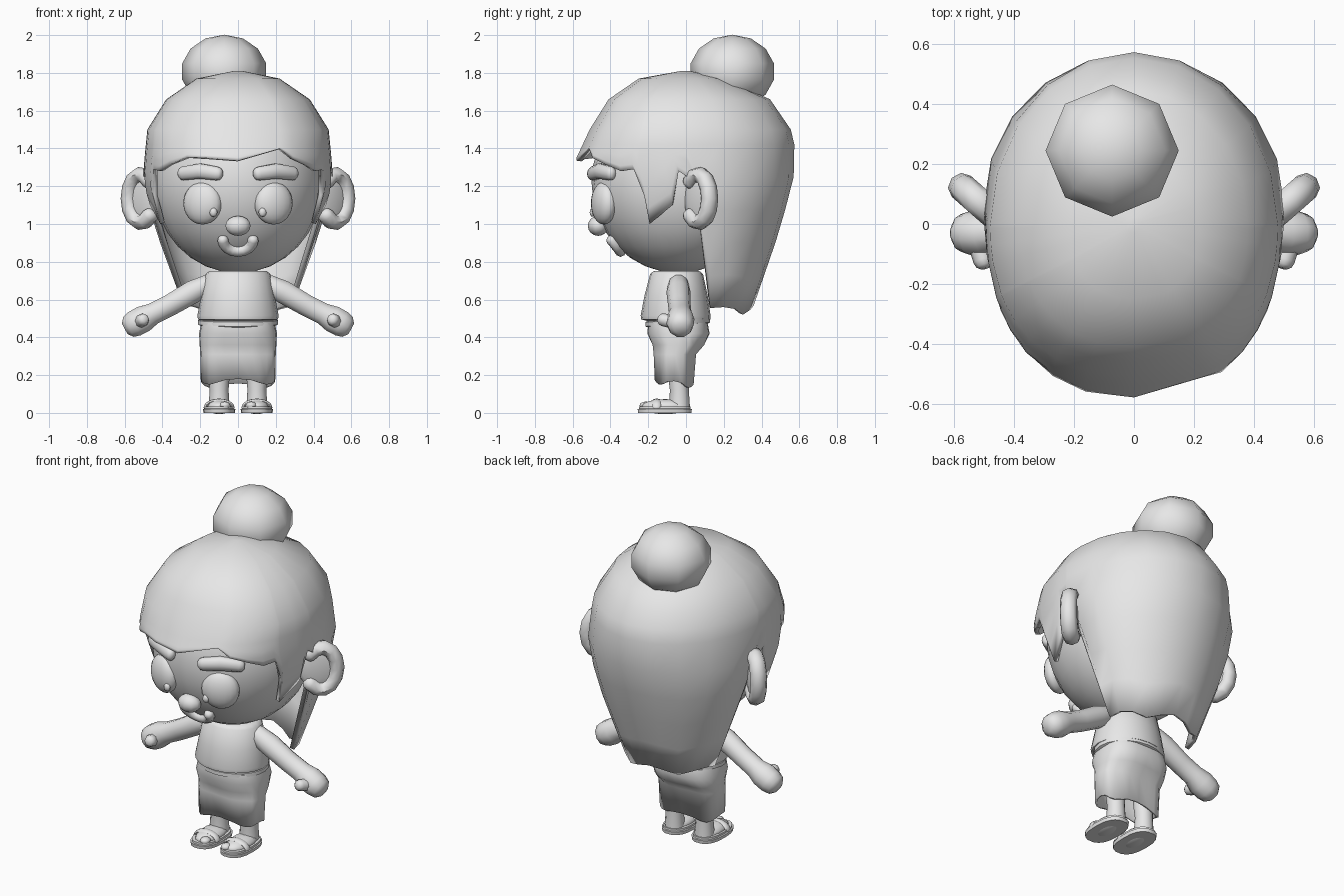
import bpy, bmesh, math
from mathutils import Vector, Matrix

if "Cube" in bpy.data.objects:
    bpy.data.objects.remove(bpy.data.objects["Cube"])

grey = bpy.data.materials.new("plain_grey")
grey.diffuse_color = (0.8, 0.8, 0.8, 1)
grey.use_nodes = True
grey.node_tree.nodes["Principled BSDF"].inputs["Base Color"].default_value = grey.diffuse_color


def finish(name, bm, angle=50):
    bmesh.ops.recalc_face_normals(bm, faces=bm.faces)
    me = bpy.data.meshes.new(name)
    bm.to_mesh(me)
    bm.free()
    me.materials.append(grey)
    ob = bpy.data.objects.new(name, me)
    bpy.context.collection.objects.link(ob)
    bpy.ops.object.select_all(action='DESELECT')
    ob.select_set(True)
    bpy.context.view_layer.objects.active = ob
    bpy.ops.object.shade_smooth_by_angle(angle=math.radians(angle))
    return ob


def loft(name, rings, caps=(True, True), angle=50):
    bm = bmesh.new()
    vs = [[bm.verts.new(p) for p in r] for r in rings]
    n = len(vs[0])
    for a, b in zip(vs, vs[1:]):
        for i in range(n):
            j = (i + 1) % n
            bm.faces.new((a[i], a[j], b[j], b[i]))
    if caps[0]:
        bm.faces.new(vs[0])
    if caps[1]:
        bm.faces.new(vs[-1])
    return finish(name, bm, angle)


def tube(name, pts, radii, segs=10, side=Vector((0, 1, 0)), flat=1.0):
    """Round-ended tube along a path; flat scales it along the side axis."""
    pts = [Vector(p) for p in pts]
    d0, d1 = (pts[0] - pts[1]).normalized(), (pts[-1] - pts[-2]).normalized()
    r0, r1 = radii[0], radii[-1]
    pts = [pts[0] + d0 * r0 * .8, pts[0] + d0 * r0 * .5] + pts + [pts[-1] + d1 * r1 * .5, pts[-1] + d1 * r1 * .8]
    radii = [r0 * .45, r0 * .85] + list(radii) + [r1 * .85, r1 * .45]
    rings = []
    for i, p in enumerate(pts):
        t = (pts[min(i + 1, len(pts) - 1)] - pts[max(i - 1, 0)]).normalized()
        u = (side - t * side.dot(t)).normalized()
        v = t.cross(u)
        rings.append([p + radii[i] * (flat * math.cos(a) * u + math.sin(a) * v)
                      for a in (2 * math.pi * k / segs for k in range(segs))])
    return loft(name, rings)


def ball(name, loc, size, segs=16, rows=10, rot=None):
    bm = bmesh.new()
    m = Matrix.Translation(loc) @ (rot or Matrix()) @ Matrix.Diagonal((*size, 1))
    bmesh.ops.create_uvsphere(bm, u_segments=segs, v_segments=rows, radius=1, matrix=m)
    return finish(name, bm, 60)


def spow(v, p):
    return math.copysign(abs(v) ** p, v)


def oval(rx, y0, y1, z, n=20, power=1.0):
    return [Vector((rx * spow(math.cos(a), power),
                    (y0 + y1) / 2 + (y1 - y0) / 2 * spow(math.sin(a), power), z))
            for a in (2 * math.pi * k / n for k in range(n))]


def face_y(x, z):
    return -.04 - .46 * math.sqrt(max(0, 1 - (x / .45) ** 2 - ((z - 1.22) / .48) ** 2))


# Head
ball("head", (0, -.04, 1.22), (.45, .46, .48), 24, 16)

# Hair shell: z, half width, front y, back y, middle y
SHAPE = [(1.815, 0, 0, 0, 0), (1.77, .22, -.25, .20, 0), (1.66, .38, -.41, .445, 0),
         (1.5, .48, -.51, .555, 0), (1.35, .495, -.58, .59, .02), (1.2, .505, -.57, .56, .08),
         (.95, .43, -.55, .49, .12), (.5, .265, -.5, .335, .13)]


def hair_point(deg, z):
    for a, b in zip(SHAPE, SHAPE[1:]):
        if z >= b[0]:
            f = (a[0] - z) / (a[0] - b[0])
            w, fr, bk, c = (a[k] + f * (b[k] - a[k]) for k in range(1, 5))
            break
    s, co = math.sin(math.radians(deg)), math.cos(math.radians(deg))
    if s < 0:  # fuller corners at the front
        return Vector((w * spow(co, .87), c + spow(s, .87) * (c - fr), z))
    return Vector((w * co, c + s * (bk - c), z))


# lower edge: angle, z
side = [(-1, 1.22), (-6, 1.28), (-12, 1.1), (-24, 1.0), (-25, 1.15), (-28, 1.29), (-36, 1.28), (-46, 1.315)]
edge = side + [(-57, 1.35), (-66, 1.40), (-90, 1.335), (-106, 1.35), (-120, 1.355)]
edge += [(-180 - a, z) for a, z in reversed(side)]
edge += [(-180 - 18 * k, z) for k, z in enumerate((.555, .57, .56, .535, .56, .57, .545, .52, .55, .56, .555))]
rows = [[hair_point(a, z) for a, _ in edge] for z in (1.81, 1.77, 1.66, 1.58, 1.5, 1.42)]
for t in (.2, .4, .6, .8, 1):
    rows.append([hair_point(a, 1.42 + t * (z - 1.42)) for a, z in edge])
hair = loft("hair", rows, (True, False), 60)
m = hair.modifiers.new("thickness", 'SOLIDIFY')
m.thickness, m.offset = .025, -1

# Bun
ball("hair_bun", (-.073, .245, 1.807), (.228, .226, .195), 8, 7)

# Face centre
ball("nose", (0, -.465, .99), (.07, .055, .053), 10, 8)
mouth = []
for k in range(9):
    a = math.pi + math.pi * k / 8
    x, z = .08 * math.cos(a), .915 + .06 * math.sin(a)
    mouth.append((x, face_y(x, z) - .008, z))
tube("mouth", mouth, [.029] * 9, 8)

# Torso, waistband and skirt
loft("torso", [oval(.15, -.17, .07, .752), oval(.172, -.19, .09, .735), oval(.195, -.22, .115, .62),
               oval(.215, -.24, .13, .515), oval(.212, -.237, .13, .495), oval(.18, -.2, .1, .485)])
loft("waistband", [[p + Vector((0, 0, .06 * (p.y + .05))) for p in r] for r in (
    oval(.19, -.20, .11, .497), oval(.212, -.215, .128, .49),
    oval(.212, -.215, .128, .468), oval(.195, -.20, .11, .46))])
skirt = []
for z, rx, y0, y1, wave in ((.475, .195, -.20, .115, 0), (.42, .206, -.205, .125, 0), (.36, .203, -.175, .095, .005),
                            (.31, .200, -.168, .05, .006), (.155, .197, -.165, .04, .003)):
    ring = oval(rx, y0, y1, z, 24, .75)
    for k, p in enumerate(ring):
        p.y += wave * math.sin(k * math.pi / 2)
        if z < .2:
            p.z += .013 * math.cos(k * math.pi / 3) - .012 * math.sin(k * math.pi / 12)
    skirt.append(ring)
sk = loft("skirt", skirt, (True, False))
m = sk.modifiers.new("thickness", 'SOLIDIFY')
m.thickness, m.offset = .012, -1

# Paired parts
for s, tag in ((1, "left"), (-1, "right")):
    turn = Matrix.Rotation(math.radians(22 * s), 4, 'Z')
    ball(tag + "_eye", (s * .188, -.435, 1.11), (.107, .06, .113), 18, 12, turn)
    ball(tag + "_eye_glint", (s * .13, -.495, 1.062), (.021, .015, .024), 8, 6)
    brow = [(s * x, face_y(x, z) - .01, z) for x, z in ((.112, 1.267), (.20, 1.28), (.288, 1.268))]
    tube(tag + "_eyebrow", brow, [.038, .042, .038], 10, Vector((0, 1, 0)), .8)

    # Ear: curled rim with a bowl inside it
    u, n = Vector((s * .75, .66, 0)), Vector((s * .66, -.75, 0))
    base = Vector((s * .485, .045, 1.135))
    rim = [base + u * (.035 + .087 * math.cos(a)) + Vector((0, 0, .126 * math.sin(a)))
           for a in (math.radians(135 - 27 * k) for k in range(11))]
    tube(tag + "_ear_rim", rim, [.043] * 11, 8, n, 1.1)
    ear_rot = Matrix.Rotation(math.atan2(u.y, u.x), 4, 'Z')
    ball(tag + "_ear_bowl", base + u * .025 - n * .01, (.115, .03, .14), 14, 8, ear_rot)

    # Arm, hand and thumb
    tube(tag + "_arm", [(s * .16, -.04, .68), (s * .24, -.04, .64), (s * .36, -.035, .57),
                        (s * .45, -.03, .525), (s * .50, -.03, .498), (s * .548, -.03, .472)],
         [.055, .064, .06, .06, .074, .073], 10)
    tube(tag + "_thumb", [(s * .52, -.06, .48), (s * .503, -.122, .493)], [.036, .034], 8, Vector((0, 0, 1)))

    # Leg, foot and sandal
    fx = s * .1
    loft(tag + "_leg", [[Vector((fx + r * math.cos(a), y + r * math.sin(a), z))
                         for a in (math.pi * k / 6 for k in range(12))]
                        for r, y, z in ((.055, -.045, .30), (.056, -.04, .2), (.05, -.035, .12), (.056, -.035, .03))])
    ball(tag + "_foot", (fx, -.11, .033), (.068, .125, .04), 14, 8)
    ball(tag + "_big_toe", (fx - s * .03, -.213, .04), (.03, .033, .02), 8, 6)
    sole = []
    for z, g in ((0, 0), (.02, .003), (.022, -.004), (.034, -.004)):
        sole.append([p + Vector((fx, 0, 0)) for p in oval(.083 + g, -.255 - g, .03 + g, z, 18, .8)])
    loft(tag + "_sandal_sole", sole, angle=35)
    strap = [(fx + .072 * math.cos(a), -.155, .028 + .038 * math.sin(a))
             for a in (math.pi * k / 8 for k in range(9))]
    tube(tag + "_sandal_strap", strap, [.01] * 9, 8, Vector((0, 1, 0)), 2.2)
